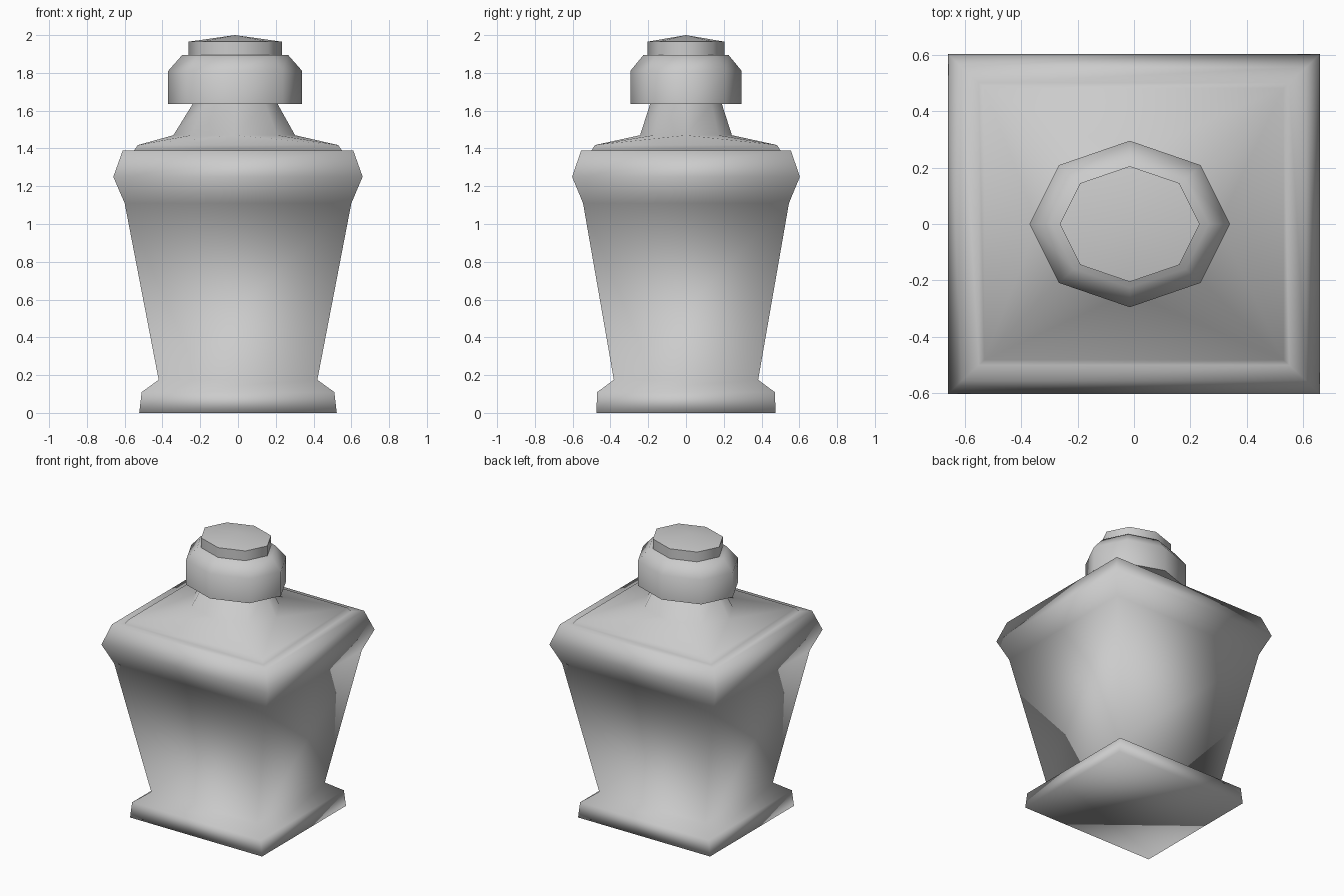
import bpy, bmesh, math

if "Cube" in bpy.data.objects:
    bpy.data.objects.remove(bpy.data.objects["Cube"])


def ring(bm, n, z, rx, ry, cx=0.0):
    """Square ring (n=4, half sizes) or elliptical octagon (n=8, radii)."""
    start, k = (math.pi / 4, math.sqrt(2)) if n == 4 else (0, 1)
    return [bm.verts.new((cx + k * rx * math.cos(start + i * math.tau / n),
                          k * ry * math.sin(start + i * math.tau / n), z))
            for i in range(n)]


def loft(bm, rings):
    for a, b in zip(rings, rings[1:]):
        n = len(a)
        for i in range(n):
            j = (i + 1) % n
            bm.faces.new((a[i], a[j], b[j], b[i]))


def finish(bm, name):
    bmesh.ops.recalc_face_normals(bm, faces=bm.faces)
    me = bpy.data.meshes.new(name)
    bm.to_mesh(me)
    bm.free()
    for p in me.polygons:
        p.use_smooth = True
    ob = bpy.data.objects.new(name, me)
    bpy.context.collection.objects.link(ob)
    return ob


# Square tapered body with plinth, flared shoulder and raised roof
bm = bmesh.new()
body = [(0, .523, .475), (.11, .51, .47), (.175, .42, .382), (1.11, .60, .545),
        (1.25, .66, .603), (1.39, .61, .555), (1.39, .55, .50), (1.418, .53, .482)]
squares = [ring(bm, 4, *p) for p in body]
bm.faces.new(squares[0])
loft(bm, squares)

# Octagonal neck, blended from the square roof
neck = [ring(bm, 8, 1.47, .322, .243, -.02), ring(bm, 8, 1.635, .225, .19, -.015)]
loft(bm, neck)
sq, oc = squares[-1], neck[0]
for k in range(4):
    a, b, c = oc[2 * k], oc[2 * k + 1], oc[(2 * k + 2) % 8]
    bm.faces.new((sq[k], b, a))
    bm.faces.new((sq[k], c, b))
    bm.faces.new((sq[k], sq[(k + 1) % 4], c))
bm.faces.new(neck[1])
finish(bm, "urn_body")

# Octagonal stopper
bm = bmesh.new()
stopper = [(1.635, .355, .295), (1.81, .355, .295), (1.895, .28, .225)]
rings = [ring(bm, 8, *p, -.015) for p in stopper]
loft(bm, rings)
bm.faces.new(rings[0])
bm.faces.new(rings[-1])
ob = finish(bm, "stopper")

# Small cap with a shallow pointed top
bm = bmesh.new()
cap = [ring(bm, 8, z, .248, .205, -.015) for z in (1.89, 1.965)]
loft(bm, cap)
bm.faces.new(cap[0])
tip = bm.verts.new((-.015, 0, 2.0))
for i in range(8):
    bm.faces.new((cap[1][i], cap[1][(i + 1) % 8], tip))
finish(bm, "stopper_cap")

# Keep the flat undersides and cap rim crisp
for name in ("stopper", "stopper_cap"):
    ob = bpy.data.objects[name]
    bpy.ops.object.select_all(action='DESELECT')
    ob.select_set(True)
    bpy.context.view_layer.objects.active = ob
    bpy.ops.object.shade_smooth_by_angle(angle=math.radians(60))
